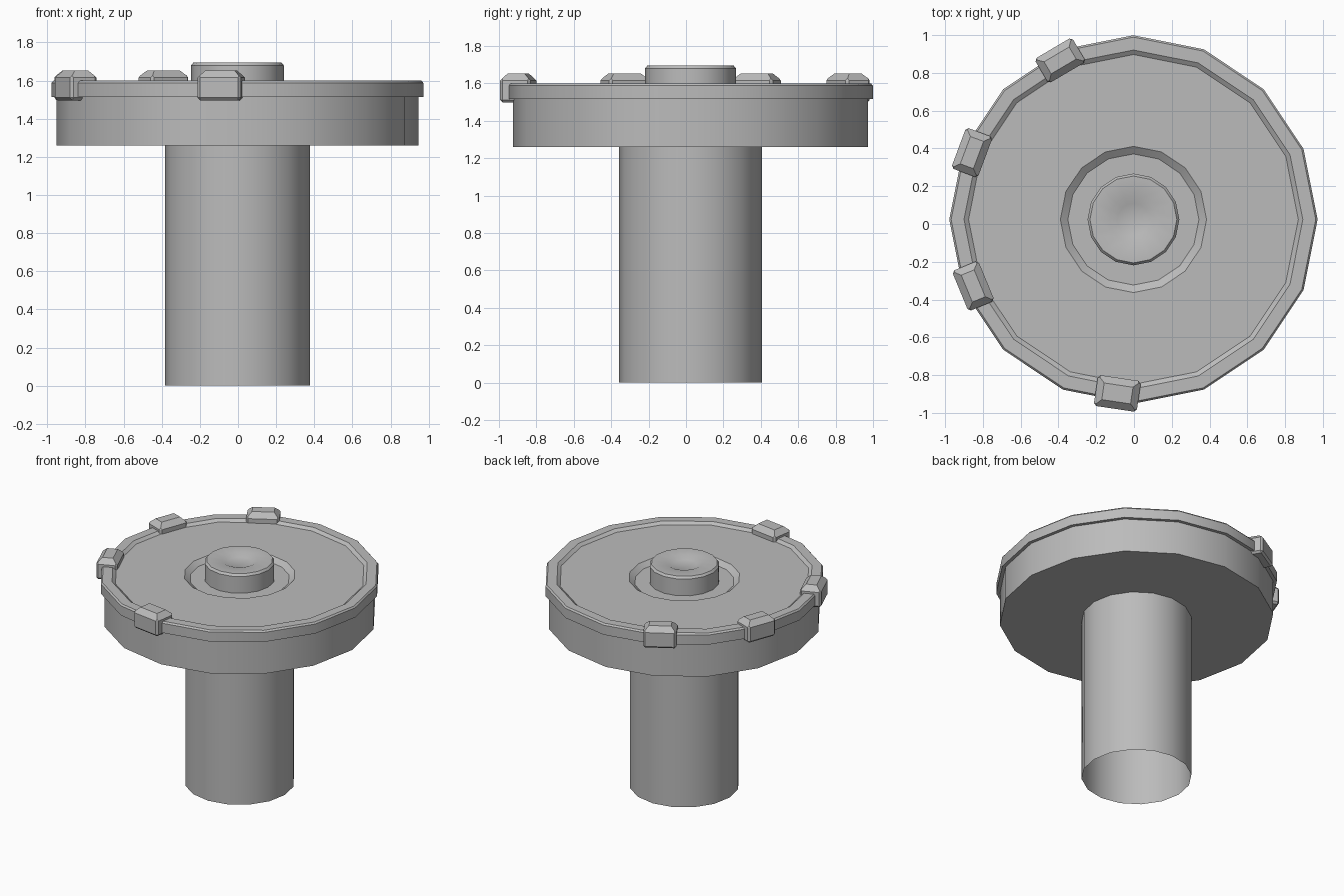
import bpy, bmesh, math
from mathutils import Matrix, Vector

if "Cube" in bpy.data.objects:
    bpy.data.objects.remove(bpy.data.objects["Cube"])

CX, CY, SIDES = -0.003, 0.024, 16

grey = bpy.data.materials.new("plain_grey")
grey.diffuse_color = (0.5, 0.5, 0.5, 1)
grey.use_nodes = True
grey.node_tree.nodes["Principled BSDF"].inputs["Base Color"].default_value = grey.diffuse_color


def finish(name, bm, angle=30):
    me = bpy.data.meshes.new(name)
    bm.to_mesh(me)
    bm.free()
    me.materials.append(grey)
    ob = bpy.data.objects.new(name, me)
    bpy.context.collection.objects.link(ob)
    bpy.ops.object.select_all(action='DESELECT')
    ob.select_set(True)
    bpy.context.view_layer.objects.active = ob
    if angle:
        bpy.ops.object.shade_smooth_by_angle(angle=math.radians(angle))
    return ob


def lathe(name, profile):
    """Spin a (radius, height) profile; radius 0 closes it with a cap."""
    bm = bmesh.new()
    rings = []
    for r, z in profile:
        if r == 0:
            rings.append([bm.verts.new((CX, CY, z))] * SIDES)
        else:
            rings.append([bm.verts.new((CX + r * math.cos(2 * math.pi * i / SIDES),
                                        CY + r * math.sin(2 * math.pi * i / SIDES), z))
                          for i in range(SIDES)])
    for a, b in zip(rings, rings[1:]):
        for i in range(SIDES):
            j = (i + 1) % SIDES
            bm.faces.new(list(dict.fromkeys((a[i], a[j], b[j], b[i]))))
    return finish(name, bm)


# hollow stem, open at the bottom
lathe("stem", [(0.381, 0), (0.381, 1.26)])

# round head: underside, wall, overhanging rim, two steps down to the centre
lathe("head", [(0.381, 1.26), (0.95, 1.26), (0.95, 1.515), (0.975, 1.515),
               (0.975, 1.588), (0.965, 1.6), (0.897, 1.6), (0.873, 1.582),
               (0.387, 1.582), (0.347, 1.552), (0.23, 1.552)])

# centre knob with a shallow dimple
lathe("knob", [(0.243, 1.552), (0.243, 1.68), (0.23, 1.696), (0.127, 1.696),
               (0.085, 1.676), (0, 1.676)])

# chamfered clips gripping the rim: x, y, outward direction in degrees, depth
clips = [(-0.088, -0.897, 261.5, 0.165), (-0.851, -0.328, 202.5, 0.15),
         (-0.858, 0.378, 159.5, 0.15), (-0.391, 0.866, 120.5, 0.15)]
for n, (x, y, deg, depth) in enumerate(clips, 1):
    bm = bmesh.new()
    bmesh.ops.create_cube(bm, size=1)
    bmesh.ops.scale(bm, vec=(depth, 0.23, 0.157), verts=bm.verts)
    top = [e for e in bm.edges if all(v.co.z > 0 for v in e.verts)]
    bmesh.ops.bevel(bm, geom=top, offset=0.038, segments=1, affect='EDGES')
    low = [e for e in bm.edges if min(v.co.z for v in e.verts) < -0.07]
    bmesh.ops.bevel(bm, geom=low, offset=0.014, segments=1, affect='EDGES')
    bmesh.ops.transform(bm, verts=bm.verts, matrix=Matrix.Translation(Vector((x, y, 1.575)))
                        @ Matrix.Rotation(math.radians(deg), 4, 'Z'))
    finish("clip_%d" % n, bm, 0)
